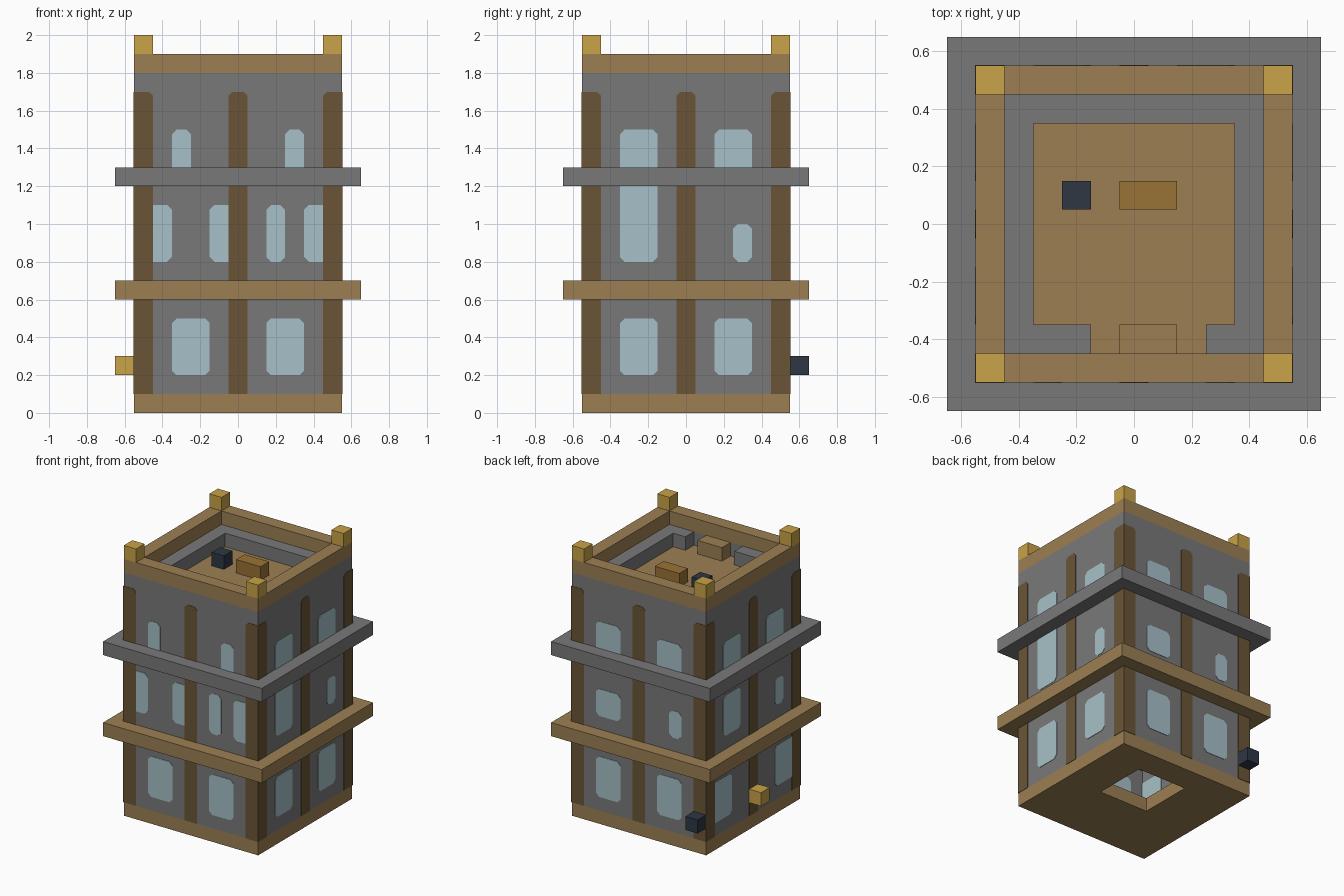
import bpy, bmesh
from math import pi
from mathutils import Matrix

cube = bpy.data.objects.get("Cube")
if cube:
    bpy.data.objects.remove(cube, do_unlink=True)


def material(name, *rgb):
    linear = [((c / 255 + 0.055) / 1.055) ** 2.4 for c in rgb] + [1]
    m = bpy.data.materials.new(name)
    m.use_nodes = True
    m.diffuse_color = linear
    m.node_tree.nodes["Principled BSDF"].inputs["Base Color"].default_value = linear
    return m


STONE = material("grey stone", 121, 121, 121)
TAN = material("tan wood", 156, 127, 83)
TIMBER = material("dark timber", 106, 85, 54)
GLASS = material("pale blue glass", 166, 193, 200)
GOLD = material("gold", 200, 163, 72)
NAVY = material("navy", 46, 55, 68)
OCHRE = material("ochre", 153, 114, 54)


def finish(bm, name, mat):
    bmesh.ops.recalc_face_normals(bm, faces=bm.faces)
    mesh = bpy.data.meshes.new(name)
    bm.to_mesh(mesh)
    bm.free()
    mesh.materials.append(mat)
    ob = bpy.data.objects.new(name, mesh)
    bpy.context.collection.objects.link(ob)
    return ob


def prism(name, outline, z0, z1, mat, matrix=Matrix()):
    """Extrude a flat outline from z0 to z1."""
    bm = bmesh.new()
    face = bm.faces.new([bm.verts.new((x, y, z0)) for x, y in outline])
    top = bmesh.ops.extrude_face_region(bm, geom=[face], use_keep_orig=True)["geom"]
    for v in top:
        if isinstance(v, bmesh.types.BMVert):
            v.co.z = z1
    bm.transform(matrix)
    return finish(bm, name, mat)


def rect(x0, x1, y0, y1):
    return [(x0, y0), (x1, y0), (x1, y1), (x0, y1)]


def box(name, x0, x1, y0, y1, z0, z1, mat):
    return prism(name, rect(x0, x1, y0, y1), z0, z1, mat)


def frame(name, outer, inner, z0, z1, mat):
    """Rectangular ring between two outlines."""
    bm = bmesh.new()
    loops = [[bm.verts.new((x, y, z)) for x, y in pts]
             for pts, z in ((outer, z0), (outer, z1), (inner, z1), (inner, z0))]
    for k in range(4):
        a, b = loops[k], loops[(k + 1) % 4]
        for i in range(4):
            j = (i + 1) % 4
            bm.faces.new((a[i], a[j], b[j], b[i]))
    return finish(bm, name, mat)


def panel(name, side, u0, u1, z0, z1, mat, cuts, c, depth):
    """Upright panel in wall `side`; cuts flags corners to clip: bl, br, tr, tl."""
    bl, br, tr, tl = cuts
    pts = []
    corners = [(u0, z0, bl, 1, 1), (u1, z0, br, -1, 1), (u1, z1, tr, -1, -1), (u0, z1, tl, 1, -1)]
    for i, (u, z, cut, su, sz) in enumerate(corners):
        if cut:
            pair = [(u, z + sz * c), (u + su * c, z)]
            pts += pair if i % 2 == 0 else pair[::-1]
        else:
            pts.append((u, z))
    turn = Matrix.Rotation(side * pi / 2, 4, 'Z') @ Matrix.Rotation(pi / 2, 4, 'X')
    prism(name, pts, depth, OUT, mat, turn)


R, IN, OUT = 0.55, 0.45, 0.553
wall_out, wall_in = rect(-R, R, -R, R), rect(-IN, IN, -IN, IN)

# Main body
frame("base", wall_out, rect(-0.15, 0.25, -0.05, 0.35), 0, 0.1, TAN)
frame("walls", wall_out, wall_in, 0.1, 1.8, STONE)
frame("parapet", wall_out, wall_in, 1.8, 1.9, TAN)
box("lower_ledge", -0.65, 0.65, -0.65, 0.65, 0.6, 0.7, TAN)
box("upper_ledge", -0.65, 0.65, -0.65, 0.65, 1.2, 1.3, STONE)

# Roof terrace
box("roof_floor", -IN, IN, -IN, IN, 1.6, 1.7, TAN)
kerb = [(-0.15, -0.45), (-0.45, -0.45), (-0.45, 0.45), (0.45, 0.45), (0.45, -0.45), (0.25, -0.45),
        (0.25, -0.35), (0.35, -0.35), (0.35, 0.35), (-0.35, 0.35), (-0.35, -0.35), (-0.15, -0.35)]
prism("roof_kerb", kerb, 1.7, 1.8, STONE)
box("roof_bench", -0.05, 0.15, -0.45, -0.35, 1.7, 1.8, TAN)
box("roof_table", -0.05, 0.15, 0.05, 0.15, 1.7, 1.8, OCHRE)
box("roof_stool", -0.25, -0.15, 0.05, 0.15, 1.7, 1.8, NAVY)

# Corner caps
for sx in (-0.5, 0.5):
    for sy in (-0.5, 0.5):
        box("corner_cap", sx - 0.05, sx + 0.05, sy - 0.05, sy + 0.05, 1.9, 2.0, GOLD)

# Wall-mounted blocks
box("left_lamp", -0.65, -R, -0.05, 0.05, 0.2, 0.3, GOLD)
box("back_meter", -R, -0.45, R, 0.65, 0.2, 0.3, NAVY)

# Timber posts on every wall
for side in range(4):
    panel("corner_post", side, -OUT, -IN, 0.1, 1.7, TIMBER, (0, 0, 1, 0), 0.02, 0.545)
    panel("middle_post", side, -0.05, 0.05, 0.1, 1.7, TIMBER, (0, 0, 1, 1), 0.02, 0.545)
    panel("corner_post", side, IN, OUT, 0.1, 1.7, TIMBER, (0, 0, 0, 1), 0.02, 0.545)

# Windows: start, end, bottom, top along each wall (front, +x side, back, -x side)
ground = [(-0.35, -0.15, 0.2, 0.5), (0.15, 0.35, 0.2, 0.5)]
upper = [(-0.35, -0.15, 1.25, 1.5), (0.15, 0.35, 1.25, 1.5)]
small = (0.25, 0.35, 0.8, 1.0)
windows = [
    ground + [(-0.45, -0.35, 0.8, 1.1), (-0.15, -0.05, 0.8, 1.1), (0.15, 0.25, 0.8, 1.1),
              (0.35, 0.45, 0.8, 1.1), (-0.35, -0.25, 1.25, 1.5), (0.25, 0.35, 1.25, 1.5)],
    ground + [(-0.35, -0.15, 0.8, 1.5), upper[1], small],
    ground + upper + [(-0.35, -0.15, 0.8, 1.0), small],
    [(-0.45, -0.25, 0.2, 0.5), (0.25, 0.45, 0.2, 0.5)] + upper + [(-0.35, -0.15, 0.8, 1.1), small],
]
for side, panes in enumerate(windows):
    for u0, u1, z0, z1 in panes:
        # Corners touching a post stay square
        l, r = (abs(u) not in (0.05, IN) for u in (u0, u1))
        panel("window", side, u0, u1, z0, z1, GLASS, (l, r, r, l), 0.025, 0.447)
